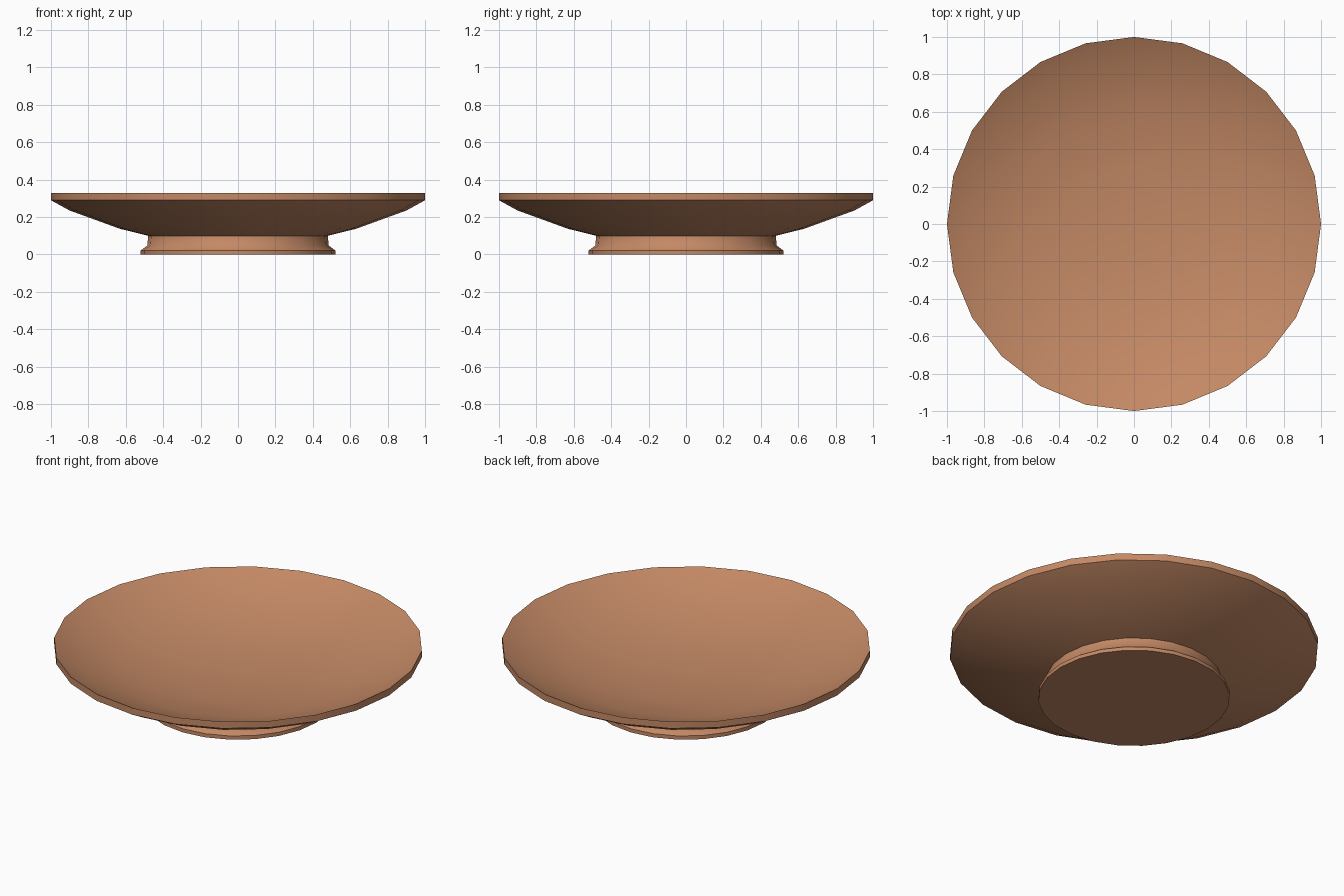
import bpy, bmesh, math

if "Cube" in bpy.data.objects:
    bpy.data.objects.remove(bpy.data.objects["Cube"])

SIDES = 24
clay = bpy.data.materials.new("terracotta")
clay.diffuse_color = (0.55, 0.25, 0.13, 1)
clay.use_nodes = True
clay.node_tree.nodes["Principled BSDF"].inputs["Base Color"].default_value = clay.diffuse_color

# Half profile (radius, height): underside centre, foot, outer wall, rim, inner dish
profile = [(0, 0), (0.52, 0), (0.52, 0.022), (0.485, 0.048), (0.48, 0.10),
           (0.63, 0.137), (0.90, 0.235), (1, 0.29), (1, 0.33),
           (0.90, 0.277), (0.63, 0.187), (0.32, 0.142), (0, 0.13)]


def lathe(name, pts, mat):
    bm = bmesh.new()
    rings = []
    for r, z in pts:
        if r == 0:
            rings.append([bm.verts.new((0, 0, z))] * SIDES)
        else:
            rings.append([bm.verts.new((r * math.cos(2 * math.pi * i / SIDES),
                                        r * math.sin(2 * math.pi * i / SIDES), z))
                          for i in range(SIDES)])
    for a, b in zip(rings, rings[1:]):
        for i in range(SIDES):
            j = (i + 1) % SIDES
            bm.faces.new(list(dict.fromkeys((a[i], a[j], b[j], b[i]))))
    bmesh.ops.recalc_face_normals(bm, faces=bm.faces[:])
    me = bpy.data.meshes.new(name)
    bm.to_mesh(me)
    bm.free()
    me.materials.append(mat)
    ob = bpy.data.objects.new(name, me)
    bpy.context.collection.objects.link(ob)
    return ob


# Footed shallow dish
dish = lathe("footed_dish", profile, clay)
bpy.context.view_layer.objects.active = dish
dish.select_set(True)
bpy.ops.object.shade_smooth_by_angle(angle=math.radians(50))

# Keep the foot corner and wall junction crisp
bm = bmesh.new()
bm.from_mesh(dish.data)
for e in bm.edges:
    za, zb = (v.co.z for v in e.verts)
    if abs(za - zb) < 1e-5 and any(abs(za - z) < 1e-4 for z in (0, 0.022, 0.10, 0.29, 0.33)):
        e.smooth = False
bm.to_mesh(dish.data)
bm.free()
